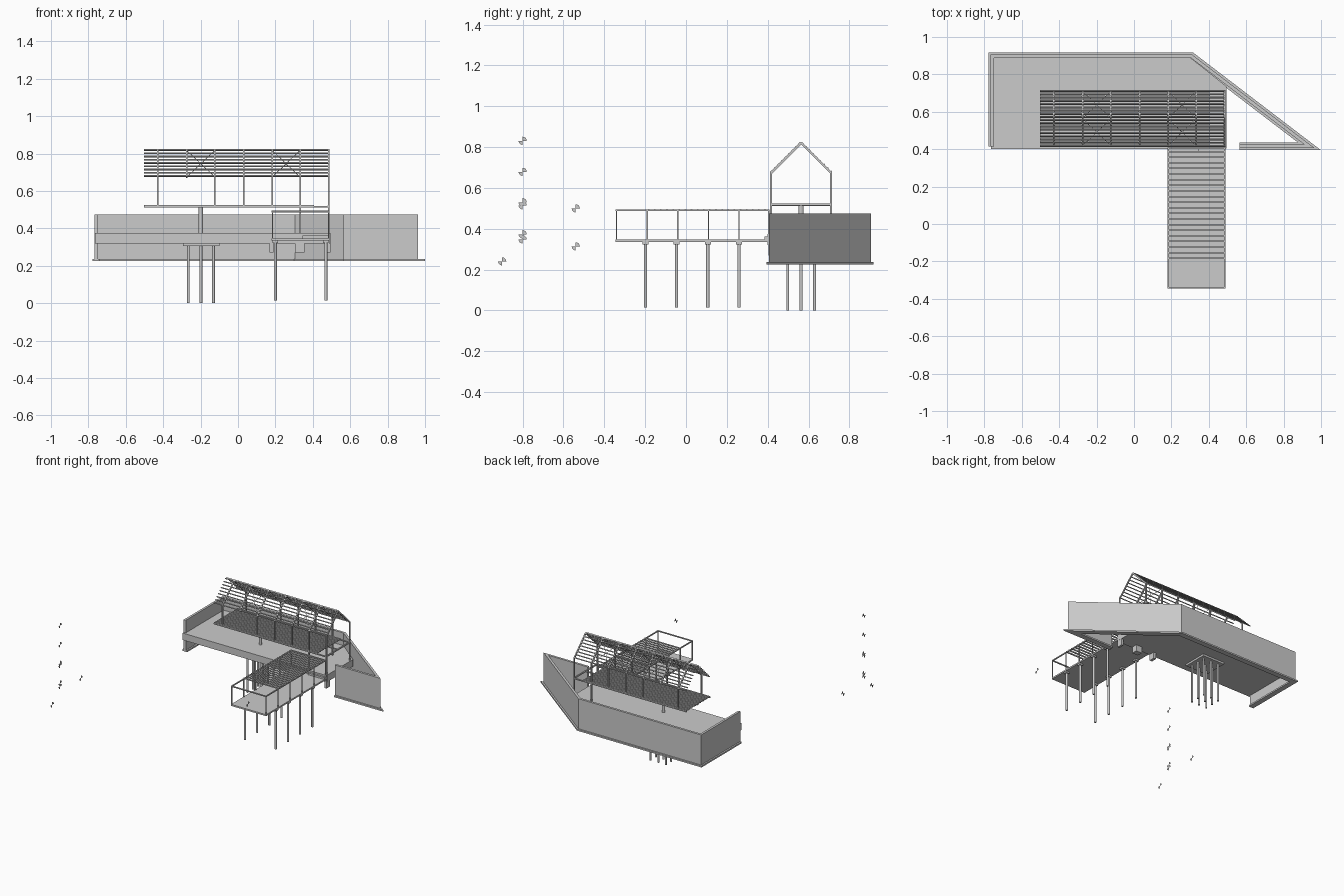
import bpy, bmesh, math
from mathutils import Vector, Matrix

if "Cube" in bpy.data.objects:
    bpy.data.objects.remove(bpy.data.objects["Cube"])


def finish(name, bm):
    bmesh.ops.recalc_face_normals(bm, faces=bm.faces)
    me = bpy.data.meshes.new(name)
    bm.to_mesh(me)
    bm.free()
    ob = bpy.data.objects.new(name, me)
    bpy.context.collection.objects.link(ob)
    return ob


def add_box(bm, x0, x1, y0, y1, z0, z1):
    m = Matrix.Translation(((x0 + x1) / 2, (y0 + y1) / 2, (z0 + z1) / 2)) @ \
        Matrix.Diagonal((x1 - x0, y1 - y0, z1 - z0, 1))
    bmesh.ops.create_cube(bm, size=1, matrix=m)


def add_bar(bm, a, b, w, h):
    # rectangular bar between two points
    a, b = Vector(a), Vector(b)
    d = b - a
    rot = d.to_track_quat('Z', 'Y').to_matrix().to_4x4()
    bmesh.ops.create_cube(bm, size=1, matrix=Matrix.Translation((a + b) / 2) @ rot
                          @ Matrix.Diagonal((w, h, d.length, 1)))


def add_pile(bm, x, y, z0, z1, r):
    bmesh.ops.create_cone(bm, cap_ends=True, segments=12, radius1=r, radius2=r, depth=z1 - z0,
                          matrix=Matrix.Translation((x, y, (z0 + z1) / 2)))


def boxes(name, items):
    bm = bmesh.new()
    for it in items:
        add_box(bm, *it)
    return finish(name, bm)


def prism(name, pts, z0, z1):
    bm = bmesh.new()
    f = bm.faces.new([bm.verts.new((x, y, z0)) for x, y in pts])
    r = bmesh.ops.extrude_face_region(bm, geom=[f])
    for v in r['geom']:
        if isinstance(v, bmesh.types.BMVert):
            v.co.z = z1
    return finish(name, bm)


def offset_path(path, d):
    # mitred offset of an open polyline
    P = [Vector(p) for p in path]
    n = [Vector((-(b - a).y, (b - a).x)).normalized() for a, b in zip(P, P[1:])]
    out = [P[0] + n[0] * d]
    for i in range(1, len(P) - 1):
        m = n[i - 1] + n[i]
        out.append(P[i] + m * (2 * d / m.length_squared))
    out.append(P[-1] + n[-1] * d)
    return [tuple(p) for p in out]


def strip(name, path, half, z0, z1):
    prism(name, offset_path(path, half) + offset_path(path, -half)[::-1], z0, z1)


# retaining wall on its wide footing
path = [(-.758, .415), (-.758, .897), (.307, .897), (.937, .416), (.565, .416)]
strip("wall_footing", path, .021, .225, .237)
strip("retaining_wall", path, .009, .237, .475)

# terrace slabs and front edge beam
prism("terrace_front_slab", [(-.749, .415), (.495, .415), (.495, .735), (-.749, .735)], .32, .375)
prism("terrace_back_slab", [(-.749, .735), (.495, .735), (.303, .888), (-.749, .888)], .32, .375)
boxes("terrace_edge_beam", [(-.765, .49, .40, .415, .32, .375)])
boxes("terrace_brackets", [(x - w, x + w, .405, .45, .27, .32)
                           for x, w in ((.18, .011), (.33, .026), (.485, .009))])
boxes("terrace_step", [(.345, .49, .385, .40, .345, .362)])

# pile group with cap, and the column above it
boxes("pile_cap", [(-.295, -.1, .467, .662, .305, .32)])
bm = bmesh.new()
for x in (-.265, -.198, -.131):
    for y in (.498, .564, .63):
        add_pile(bm, x, y, 0, .305, .007)
finish("pile_group", bm)
bm = bmesh.new()
add_pile(bm, -.198, .564, .375, .515, .012)
finish("pavilion_column", bm)

# jetty deck on round piles
boxes("jetty_deck", [(.18, .488, -.345, .40, .335, .347)])
bm, caps = bmesh.new(), []
for x in (.2, .47):
    for y in (-.198, -.046, .107, .26):
        add_pile(bm, x, y, .015, .322, .008)
        caps.append((x - .015, x + .015, y - .015, y + .015, .322, .335))
finish("jetty_piles", bm)
boxes("jetty_pile_caps", caps)

# jetty frame: posts, rails, overhead slats
posts = [(x - .003, x + .003, y - .003, y + .003, .347, .486)
         for x in (.184, .484) for y in (-.341, -.19, -.04, .11, .26, .405)]
boxes("jetty_posts", posts)
rails = [(x - .004, x + .004, -.345, .409, .486, .494) for x in (.184, .484)]
rails += [(.184, .484, y - .004, y + .004, .486, .494) for y in (-.341, .405)]
boxes("jetty_rails", rails)
boxes("jetty_slats", [(.18, .488, y - .004, y + .004, .488, .497)
                      for y in [-.183 + i * .03 for i in range(20)]])

# pavilion floor: slats over joists
FR = [-.428, -.275, -.123, .03, .182, .332, .484]
Y0, Y1, YM = .417, .711, .564
boxes("pavilion_floor_slats", [(-.502, .405, y - .005, y + .005, .517, .525)
                               for y in [.42 + i * .0192 for i in range(16)]])
boxes("pavilion_floor_joists", [(x - .005, x + .005, Y0, Y1, .511, .519) for x in FR[:-1]]
      + [(FR[-1] - .005, FR[-1] + .005, Y0, Y1, .513, .523)]
      + [(-.502, .484, y - .005, y + .005, .511, .519) for y in (Y0, YM, Y1)])

# gable frames
bm = bmesh.new()
for i, x in enumerate(FR):
    for y in (Y0, Y1):
        if i != 1:
            add_box(bm, x - .004, x + .004, y - .005, y + .005, .375 if i > 4 else .52, .68)
        add_bar(bm, (x, y, .674), (x, YM, .821), .008, .011)
finish("gable_frames", bm)

# roof purlins, tilted with each slope
bm = bmesh.new()
for y in (Y0, Y1):
    for i in range(9):
        t = i / 8.4
        p = Vector((0, y + (YM - y) * t, .68 + .146 * t))
        rot = Matrix.Rotation(math.radians(45), 4, 'X')
        bmesh.ops.create_cube(bm, size=1, matrix=Matrix.Translation((-.009, p.y, p.z)) @ rot
                              @ Matrix.Diagonal((.986, .007, .007, 1)))
finish("roof_purlins", bm)

# cross bracing in two roof bays
bm = bmesh.new()
for a, b in ((FR[1], FR[2]), (FR[4], FR[5])):
    for y in (Y0, Y1):
        for s, e in ((a, b), (b, a)):
            add_bar(bm, (s, y, .674), (e, YM, .818), .0025, .0025)
finish("roof_bracing", bm)

# level marks: two opposite quarter discs, flat in the side plane
marks = [(-1, -.8, z) for z in (.831, .679, .53, .515, .373, .348)]
marks += [(-1, -.9, .24), (-1, -.54, .314), (.465, -.54, .5)]
bm = bmesh.new()
for x, y, z in marks:
    for start in (0, math.pi):
        arc = [(start + i * math.pi / 12) for i in range(7)]
        vs = [bm.verts.new((x, y, z))]
        vs += [bm.verts.new((x, y + .02 * math.cos(a), z + .02 * math.sin(a))) for a in arc]
        bm.faces.new(vs)
finish("level_marks", bm)
